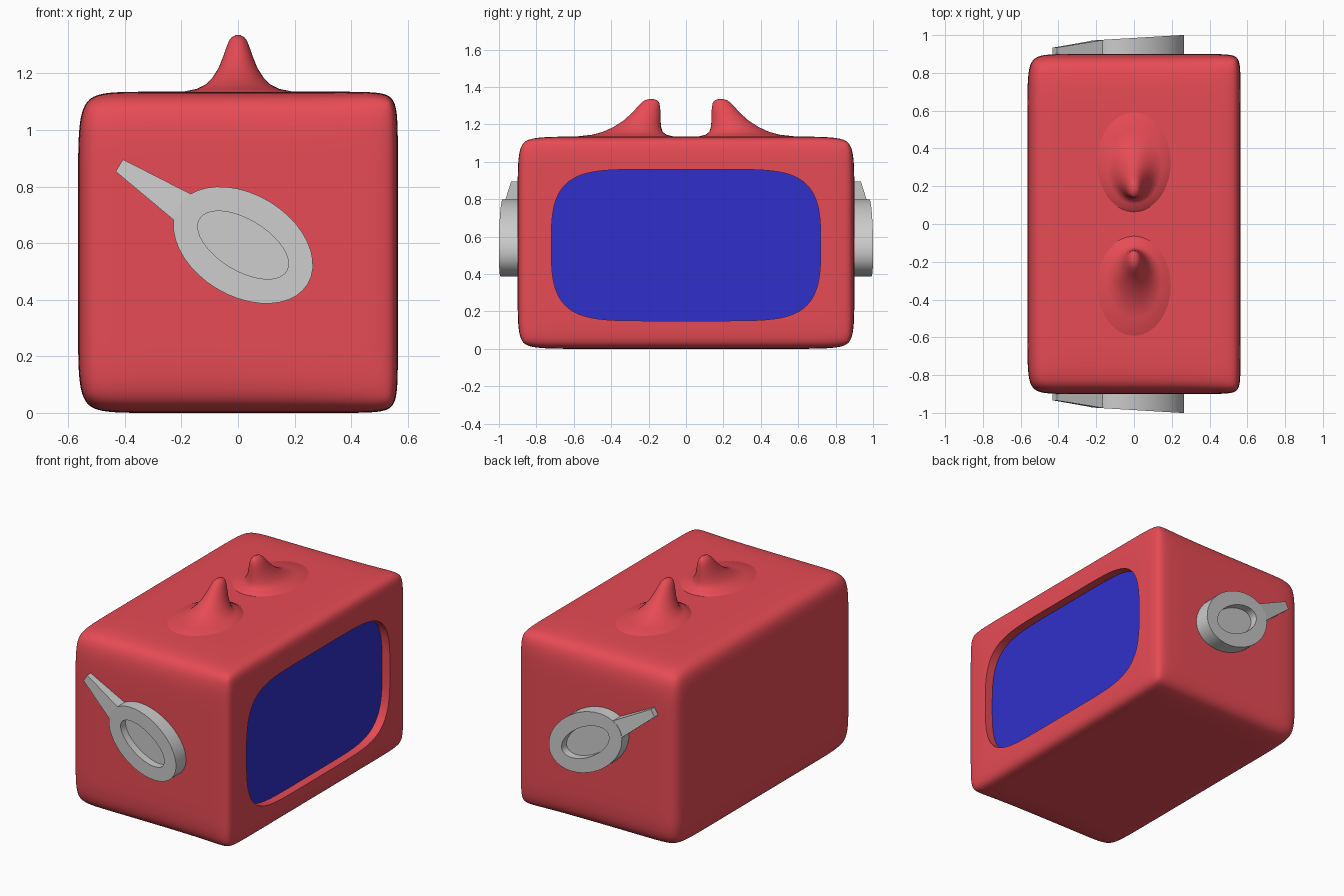
import bpy, bmesh, math
from mathutils import Vector

if "Cube" in bpy.data.objects:
    bpy.data.objects.remove(bpy.data.objects["Cube"])


def material(name, color):
    m = bpy.data.materials.new(name)
    m.diffuse_color = color
    m.use_nodes = True
    m.node_tree.nodes["Principled BSDF"].inputs["Base Color"].default_value = m.diffuse_color
    return m


red = material("red_shell", (0.8, 0.07, 0.09, 1))
blue = material("blue_glass", (0.03, 0.03, 0.6, 1))


def finish(name, bm, mat=None, smooth=None):
    bmesh.ops.recalc_face_normals(bm, faces=bm.faces)
    me = bpy.data.meshes.new(name)
    bm.to_mesh(me)
    bm.free()
    ob = bpy.data.objects.new(name, me)
    bpy.context.collection.objects.link(ob)
    if mat:
        me.materials.append(mat)
    if smooth:
        shade(ob, smooth)
    return ob


def activate(ob):
    bpy.ops.object.select_all(action='DESELECT')
    ob.select_set(True)
    bpy.context.view_layer.objects.active = ob


def shade(ob, deg):
    activate(ob)
    bpy.ops.object.shade_smooth_by_angle(angle=math.radians(deg))


def loft(bm, rings):
    loops = [[bm.verts.new(p) for p in r] for r in rings]
    for a, b in zip(loops, loops[1:]):
        n = len(a)
        for i in range(n):
            bm.faces.new((a[i], a[(i + 1) % n], b[(i + 1) % n], b[i]))
    bm.faces.new(loops[0])
    bm.faces.new(loops[-1])


def screen_ring(x, n=96):
    # rounded outline of the screen opening
    pts = []
    for i in range(n):
        t = 2 * math.pi * (i + 0.5) / n
        c, s = math.cos(t), math.sin(t)
        pts.append((x, math.copysign(0.72 * abs(c) ** (2 / 6), c),
                    0.555 + math.copysign(0.405 * abs(s) ** (2 / 3.2), s)))
    return pts


# body: subdivided cage, tighter around the screen side
bm = bmesh.new()
bmesh.ops.create_cube(bm, size=2)
bmesh.ops.subdivide_edges(bm, edges=bm.edges[:], cuts=2, use_grid_fill=True)
xs = (-0.565, -0.40, 0.44, 0.565)
for v in bm.verts:
    i, j, k = (round((c + 1) * 1.5) for c in v.co)
    front = i == 3
    ys = (-0.9, -0.78, 0.78, 0.9) if front else (-0.9, -0.68, 0.68, 0.9)
    zs = (0, 0.15, 0.98, 1.135) if front else (0, 0.24, 0.88, 1.135)
    v.co = (xs[i], ys[j], zs[k])
body = finish("body_shell", bm, red)
body.modifiers.new("round", 'SUBSURF').levels = 4

# recess for the screen
bm = bmesh.new()
loft(bm, [screen_ring(0.50), screen_ring(0.8)])
cutter = finish("screen_cutter", bm)
cut = body.modifiers.new("recess", 'BOOLEAN')
cut.operation, cut.solver, cut.object = 'DIFFERENCE', 'EXACT', cutter
activate(body)
for m in list(body.modifiers):
    bpy.ops.object.modifier_apply(modifier=m.name)
bpy.data.objects.remove(cutter)
shade(body, 35)

# screen
bm = bmesh.new()
loft(bm, [screen_ring(0.485), screen_ring(0.51)])
finish("screen", bm, blue)

# horns: z, inner y, outer y, half width
HORN = [(1.10, 0.04, 0.66, 0.24), (1.134, 0.06, 0.60, 0.20), (1.145, 0.105, 0.50, 0.145),
        (1.16, 0.125, 0.445, 0.115), (1.185, 0.133, 0.39, 0.09), (1.22, 0.136, 0.335, 0.068),
        (1.26, 0.137, 0.29, 0.052), (1.29, 0.138, 0.263, 0.042), (1.315, 0.143, 0.24, 0.032),
        (1.328, 0.153, 0.222, 0.022), (1.335, 0.173, 0.20, 0.009)]
for side, label in ((1, "back"), (-1, "front")):
    bm = bmesh.new()
    rings = []
    for z, y0, y1, w in HORN:
        ring = []
        for i in range(32):
            t = 2 * math.pi * i / 32
            ring.append((w * math.sin(t),
                         side * ((y0 + y1) / 2 + (y1 - y0) / 2 * math.cos(t)), z))
        rings.append(ring)
    loft(bm, rings)
    finish(label + "_horn", bm, red, 60)

# side dials: tilted elliptical cup with a tapered lever
ANG = math.radians(31)


def dial_point(u, w, depth, side):
    x = 0.018 - u * math.cos(ANG) + w * math.sin(ANG)
    z = 0.593 + u * math.sin(ANG) + w * math.cos(ANG)
    return (x, side * (depth + 0.06 * x), z)


for side, label in ((1, "back"), (-1, "front")):
    bm = bmesh.new()
    cup = [(0.267, 0.18, 0.88), (0.267, 0.18, 0.985), (0.179, 0.09, 0.985), (0.179, 0.09, 0.935)]
    loft(bm, [[dial_point(a * math.cos(math.pi * i / 20), b * math.sin(math.pi * i / 20), d, side)
               for i in range(40)] for a, b, d in cup])
    finish(label + "_dial", bm, None, 25)

    bm = bmesh.new()
    sections = [(0.21, 0.058, 0.0, 0.90, 0.984), (0.245, 0.056, 0.004, 0.905, 0.984),
                (0.52, 0.025, 0.016, 0.922, 0.959)]
    loft(bm, [[dial_point(u, o + s * h, d, side)
               for s, d in ((-1, d0), (1, d0), (1, d1), (-1, d1))]
              for u, h, o, d0, d1 in sections])
    finish(label + "_lever", bm)
